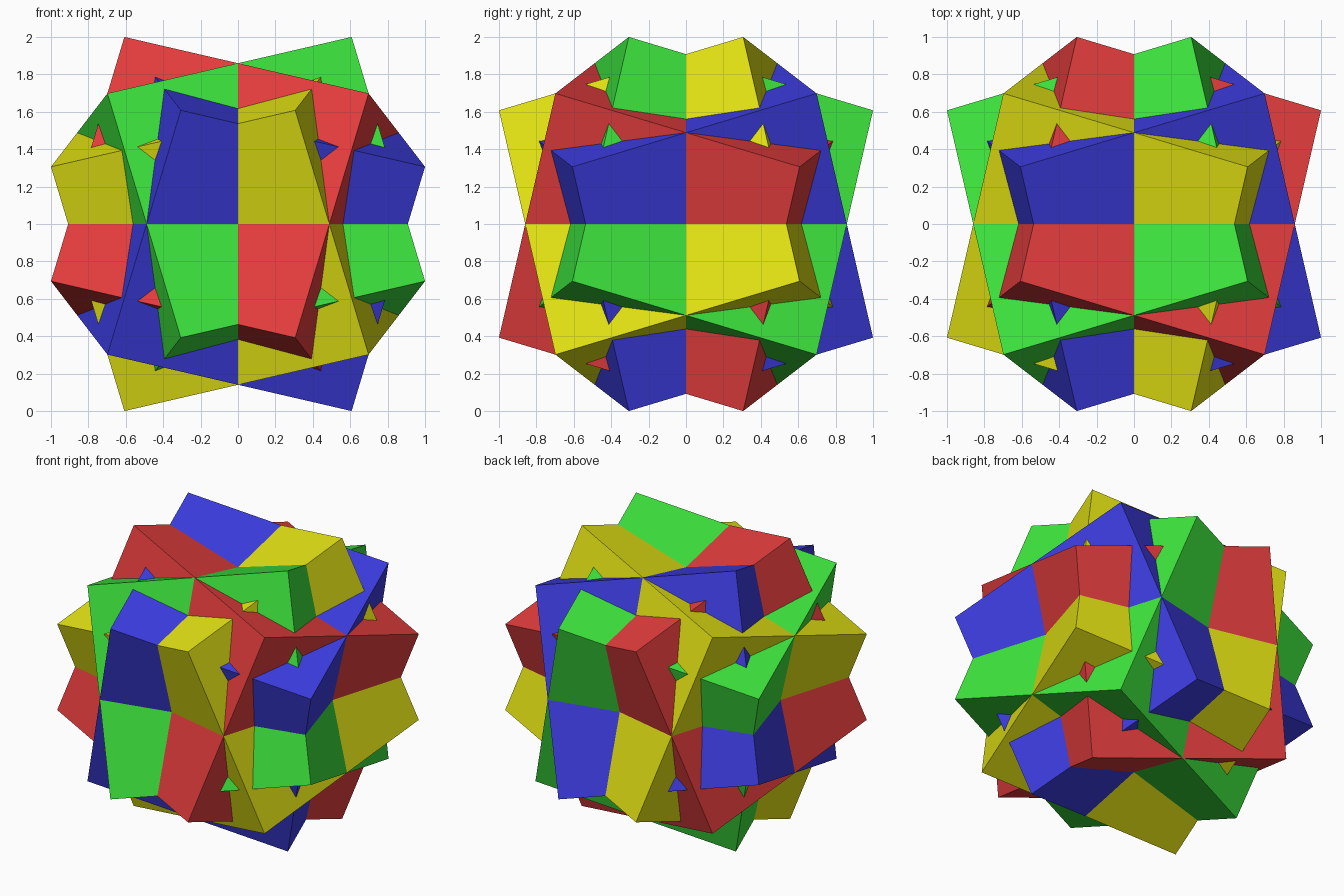
import bpy
import math
from mathutils import Matrix, Vector

if "Cube" in bpy.data.objects:
    bpy.data.objects.remove(bpy.data.objects["Cube"])

TURN = math.radians(25.5)                     # twist of each cube about its own diagonal
# half edge chosen so the outermost corners reach exactly 1 unit from the centre
HALF = 1 / (1 / 3 + 4 / 3 * math.cos(math.radians(60) - TURN))


def material(name, color):
    mat = bpy.data.materials.new(name)
    mat.diffuse_color = (*color, 1)
    mat.use_nodes = True
    mat.node_tree.nodes["Principled BSDF"].inputs["Base Color"].default_value = mat.diffuse_color
    return mat


def twisted_cube(name, axis, angle, mat):
    """Cube turned about one of its body diagonals."""
    bpy.ops.mesh.primitive_cube_add(size=2 * HALF)
    cube = bpy.context.object
    cube.name = name
    cube.data.transform(Matrix.Translation((0, 0, 1)) @ Matrix.Rotation(angle, 4, Vector(axis)))
    cube.data.materials.append(mat)
    return cube


# Four interlocking cubes, one per body diagonal; the last three mirror the first
twisted_cube("blue_cube", (1, 1, 1), TURN, material("blue", (0.047, 0.047, 0.78)))
twisted_cube("yellow_cube", (-1, 1, 1), -TURN, material("yellow", (0.78, 0.78, 0.007)))
twisted_cube("red_cube", (1, -1, 1), -TURN, material("red", (0.78, 0.047, 0.047)))
twisted_cube("green_cube", (1, 1, -1), -TURN, material("green", (0.047, 0.78, 0.047)))
